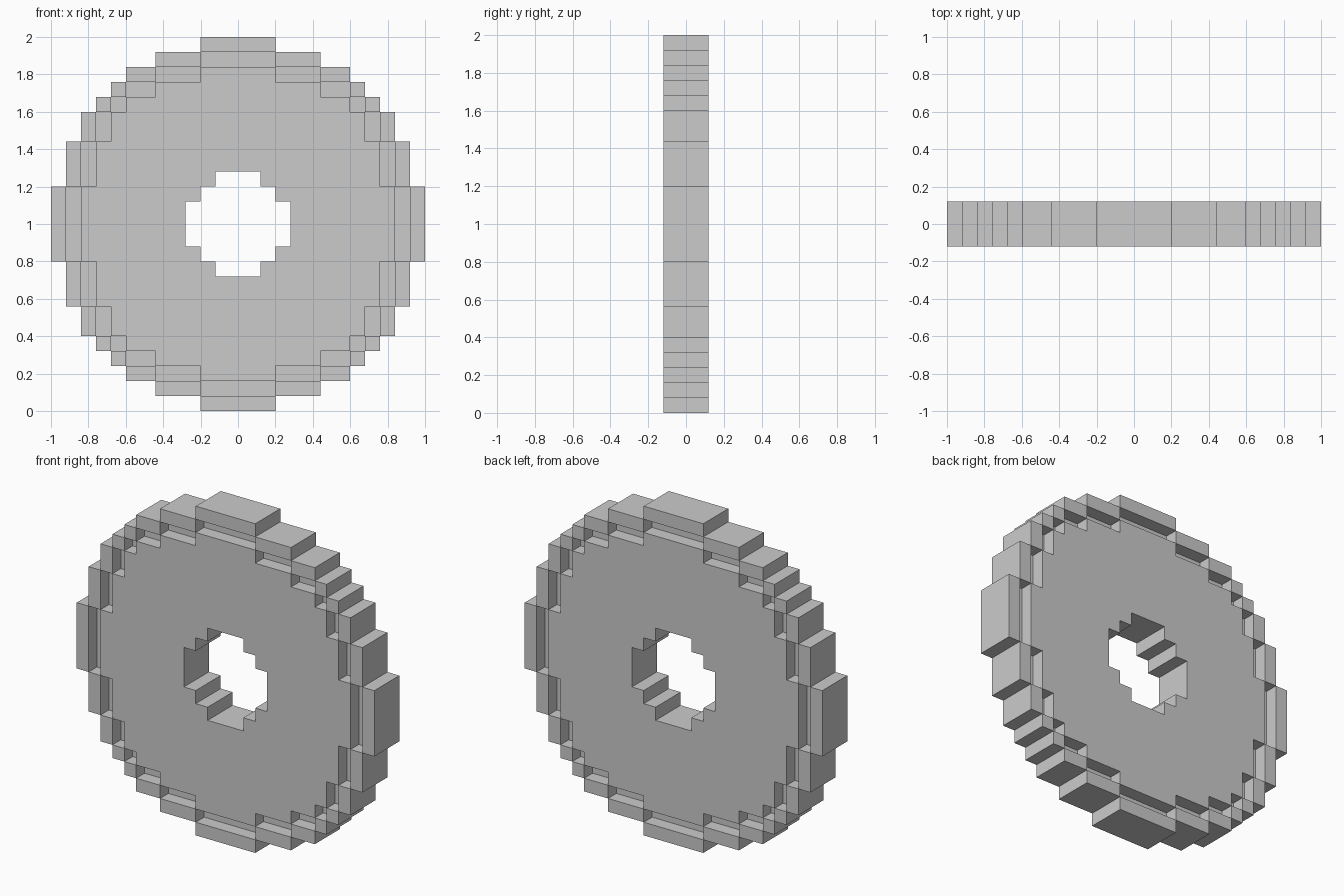
import bpy
import bmesh
import math

if "Cube" in bpy.data.objects:
    bpy.data.objects.remove(bpy.data.objects["Cube"])

CELL = 0.08      # block size: 25 blocks span the 2 unit wheel
HALF = 12        # blocks on either side of the middle one


def disc(radius_sq):
    """Blocks (column, row) lying inside a circle."""
    span = range(-HALF, HALF + 1)
    return {(i, k) for i in span for k in span if i * i + k * k <= radius_sq}


def shrink(cells):
    """Peel one block off the edge."""
    return {(i, k) for i, k in cells
            if {(i + 1, k), (i - 1, k), (i, k + 1), (i, k - 1)} <= cells}


# Wheel outline, groove between rim and hub disc, axle hole
outline = disc(150)
inside_rim = shrink(outline)
hub_disc = shrink(inside_rim)
groove = inside_rim - hub_disc
web = outline - disc(10)

# Three layers deep; the groove is cut into the front and back layers
blocks = {(i, j, k) for i, k in web for j in (-1, 0, 1)
          if j == 0 or (i, k) not in groove}

# Skin only the exposed block sides
bm = bmesh.new()
verts = {}


def corner(p):
    if p not in verts:
        x, y, z = (c * CELL / 2 for c in p)
        verts[p] = bm.verts.new((x, y, z + 1.0))
    return verts[p]


for block in blocks:
    for axis in range(3):
        u, v = (axis + 1) % 3, (axis + 2) % 3
        for side in (-1, 1):
            neighbour = list(block)
            neighbour[axis] += side
            if tuple(neighbour) in blocks:
                continue
            quad = []
            for a, b in ((-1, -1), (1, -1), (1, 1), (-1, 1))[::side]:
                p = [2 * c for c in block]
                p[axis] += side
                p[u] += a
                p[v] += b
                quad.append(corner(tuple(p)))
            bm.faces.new(quad)

# Merge coplanar squares into large flat faces
bmesh.ops.dissolve_limit(bm, angle_limit=math.radians(1),
                         verts=bm.verts[:], edges=bm.edges[:])

mesh = bpy.data.meshes.new("block_wheel")
bm.to_mesh(mesh)
bm.free()
wheel = bpy.data.objects.new("block_wheel", mesh)
bpy.context.collection.objects.link(wheel)
